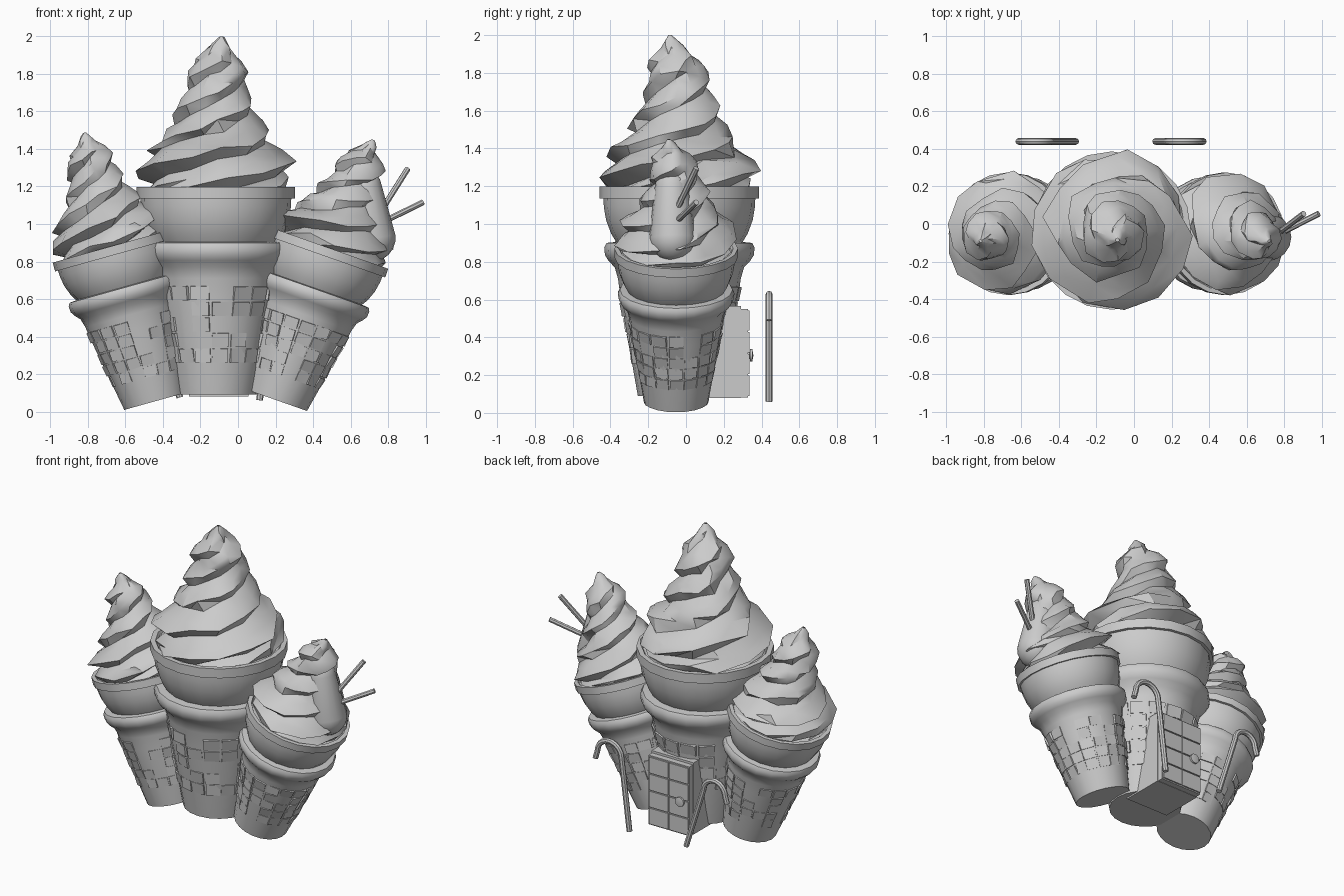
import bpy, bmesh, math, random
from mathutils import Matrix, Vector

if "Cube" in bpy.data.objects:
    bpy.data.objects.remove(bpy.data.objects["Cube"])

random.seed(4)
TAU = 2 * math.pi


def finish(name, bm, mat=Matrix(), angle=35):
    bmesh.ops.recalc_face_normals(bm, faces=bm.faces[:])
    me = bpy.data.meshes.new(name)
    bm.to_mesh(me)
    bm.free()
    ob = bpy.data.objects.new(name, me)
    bpy.context.collection.objects.link(ob)
    ob.matrix_world = mat
    bpy.ops.object.select_all(action='DESELECT')
    ob.select_set(True)
    bpy.context.view_layer.objects.active = ob
    if angle:
        bpy.ops.object.shade_smooth_by_angle(angle=math.radians(angle))
    return ob


def lathe(name, profile, mat, seg=20):
    bm = bmesh.new()
    vs = [bm.verts.new((r, 0, z)) for r, z in profile]
    es = [bm.edges.new(p) for p in zip(vs, vs[1:])]
    bmesh.ops.spin(bm, geom=vs + es, axis=(0, 0, 1), cent=(0, 0, 0),
                   angle=TAU, steps=seg)
    bmesh.ops.remove_doubles(bm, verts=bm.verts[:], dist=0.0005)
    return finish(name, bm, mat)


def interp(table, z):
    for (z0, r0), (z1, r1) in zip(table, table[1:]):
        if z <= z1:
            return r0 + (r1 - r0) * max(0, (z - z0) / (z1 - z0))
    return table[-1][1]


def swirl(name, mat):
    # twisted soft-serve: a helical grid of three ridged strands
    env = [(1.095, .37), (1.12, .39), (1.24, .39), (1.31, .335), (1.38, .27),
           (1.5, .225), (1.6, .175), (1.66, .16), (1.73, .165), (1.79, .12),
           (1.82, .065), (1.87, .05), (1.91, .01)]
    n, m, N, pitch = 3, 3, 13, .48
    dz = pitch / (n * m)
    zmin, zmax = env[0][0], env[-1][0]
    bm, cache = bmesh.new(), {}

    def vert(i, k):
        if i == N:
            i, k = 0, k + n * m
        if (i, k) not in cache:
            z = zmin + dz * k + pitch * i / N
            if zmin < z < zmax:
                z += random.uniform(-.016, .016)
            z = min(max(z, zmin), zmax)
            r = interp(env, z)
            if z > zmin:
                r *= (1.07, 1.0, .85)[k % m] * random.uniform(.93, 1.06)
            a = TAU * i / N + random.uniform(-.1, .1)
            t = max(0, (z - 1.45) / .46) ** 2
            cache[i, k] = bm.verts.new((r * math.cos(a) + .03 * t,
                                        r * math.sin(a) - .05 * t, z))
        return cache[i, k]

    for i in range(N):
        for k in range(-n * m - 1, int((zmax - zmin) / dz) + 2):
            bm.faces.new((vert(i, k), vert(i + 1, k),
                          vert(i + 1, k + 1), vert(i, k + 1)))
    bmesh.ops.remove_doubles(bm, verts=bm.verts[:], dist=0.004)
    bmesh.ops.triangulate(bm, faces=bm.faces[:])
    return finish(name, bm, mat)


def waffle(name, mat):
    # scattered waffle tiles, barely breaking through the tapered wall
    bm = bmesh.new()
    cols = 17
    for row in range(5):
        z = .21 + row * .083
        r = .22 + .09 * z / .51
        for c in range(cols):
            if random.random() < .3:
                continue
            M = (Matrix.Rotation(TAU * c / cols, 4, 'Z')
                 @ Matrix.Translation((r - .011, 0, z))
                 @ Matrix.Rotation(.175 + random.uniform(-.1, .1), 4, 'Y')
                 @ Matrix.Rotation(random.uniform(-.12, .12), 4, 'Z')
                 @ Matrix.Diagonal((.025, .28 * r + .012, .074, 1)))
            bmesh.ops.create_cube(bm, size=1, matrix=M)
    return finish(name, bm, mat, 0)


def cone(side, base, scale, tilt):
    mat = (Matrix.Translation(base) @ Matrix.Rotation(math.radians(tilt), 4, 'Y')
           @ Matrix.Scale(scale, 4))
    wall = [(0, 0), (.22, 0), (.31, .51), (.325, .62), (.342, .68), (.375, .715),
            (.394, .745), (.398, .785), (.385, .81), (.335, .815), (.362, .86),
            (.388, .93), (.40, 1.0), (.402, 1.045), (.422, 1.045),
            (.422, 1.108), (.39, 1.108), (.38, 1.09), (0, 1.09)]
    lathe(side + "_cone", wall, mat)
    waffle(side + "_waffle_tiles", mat)
    swirl(side + "_ice_cream", mat)


cone("centre", (-.118, -.035, .09), 1.0, 0)
cone("left", (-.442, -.052, .055), .775, -15.6)
cone("right", (.207, -.052, .06), .775, 19.4)


def tube(name, pts, r):
    cu = bpy.data.curves.new(name, 'CURVE')
    cu.dimensions = '3D'
    cu.bevel_depth, cu.bevel_resolution, cu.use_fill_caps = r, 2, True
    sp = cu.splines.new('POLY')
    sp.points.add(len(pts) - 1)
    for p, co in zip(sp.points, pts):
        p.co = (*co, 1)
    ob = bpy.data.objects.new(name, cu)
    bpy.context.collection.objects.link(ob)
    bpy.ops.object.select_all(action='DESELECT')
    ob.select_set(True)
    bpy.context.view_layer.objects.active = ob
    bpy.ops.object.convert(target='MESH')
    bpy.ops.object.shade_smooth_by_angle(angle=math.radians(40))


# rounded topping on the right scoop, with two wafer sticks
low, high = Vector((.715, -.07, .925)), Vector((.675, -.075, 1.2))
L = (high - low).length
prof = [(.125 * math.cos(a), .125 * math.sin(a)) for a in
        [math.radians(d) for d in range(-90, 1, 18)]]
prof += [(.09 * math.cos(a), L + .09 * math.sin(a)) for a in
         [math.radians(d) for d in range(0, 91, 18)]]
lathe("topping", prof, Matrix.Translation(low)
      @ Vector((0, 0, 1)).rotation_difference(high - low).to_matrix().to_4x4(), 16)
tube("wafer_stick_low", [(.72, -.08, .985), (.985, .055, 1.115)], .016)
tube("wafer_stick_high", [(.70, -.10, .97), (.905, .055, 1.295)], .016)


# canes with hooked tops standing behind
def cane(name, foot, bend, rad, out):
    pts = [(foot[0], .44, foot[1]), (bend[0], .44, bend[1])]
    cx = bend[0] + out * rad
    for d in range(20, 181, 20):
        a = math.radians(d)
        pts.append((cx - out * rad * math.cos(a), .44, bend[1] + rad * math.sin(a)))
    pts.append((cx + out * (rad + .015), .44, bend[1] - .05))
    tube(name, pts, .018)


cane("right_cane", (.115, .06), (.175, .54), .09, 1)
cane("left_cane", (-.31, .075), (-.44, .49), .08, -1)


# doorway on the back
def box(name, x0, x1, y0, y1, z0, z1):
    bm = bmesh.new()
    bmesh.ops.create_cube(bm, size=1, matrix=Matrix.Translation(
        ((x0 + x1) / 2, (y0 + y1) / 2, (z0 + z1) / 2))
        @ Matrix.Diagonal((x1 - x0, y1 - y0, z1 - z0, 1)))
    return finish(name, bm, angle=0)


box("porch", -.26, .055, 0, .29, .08, .565)
box("door_leaf", -.255, .05, .28, .328, .082, .55)
for i in range(2):
    for j in range(4):
        x, z = -.25 + i * .15, .09 + j * .115
        box(f"door_panel_{i}_{j}", x, x + .143, .32, .337, z, z + .107)
lathe("door_knob", [(0, 0), (.014, 0), (.014, .012), (.032, .014), (.032, .026), (0, .032)],
      Matrix.Translation((-.195, .325, .305)) @ Matrix.Rotation(-math.pi / 2, 4, 'X'), 12)
